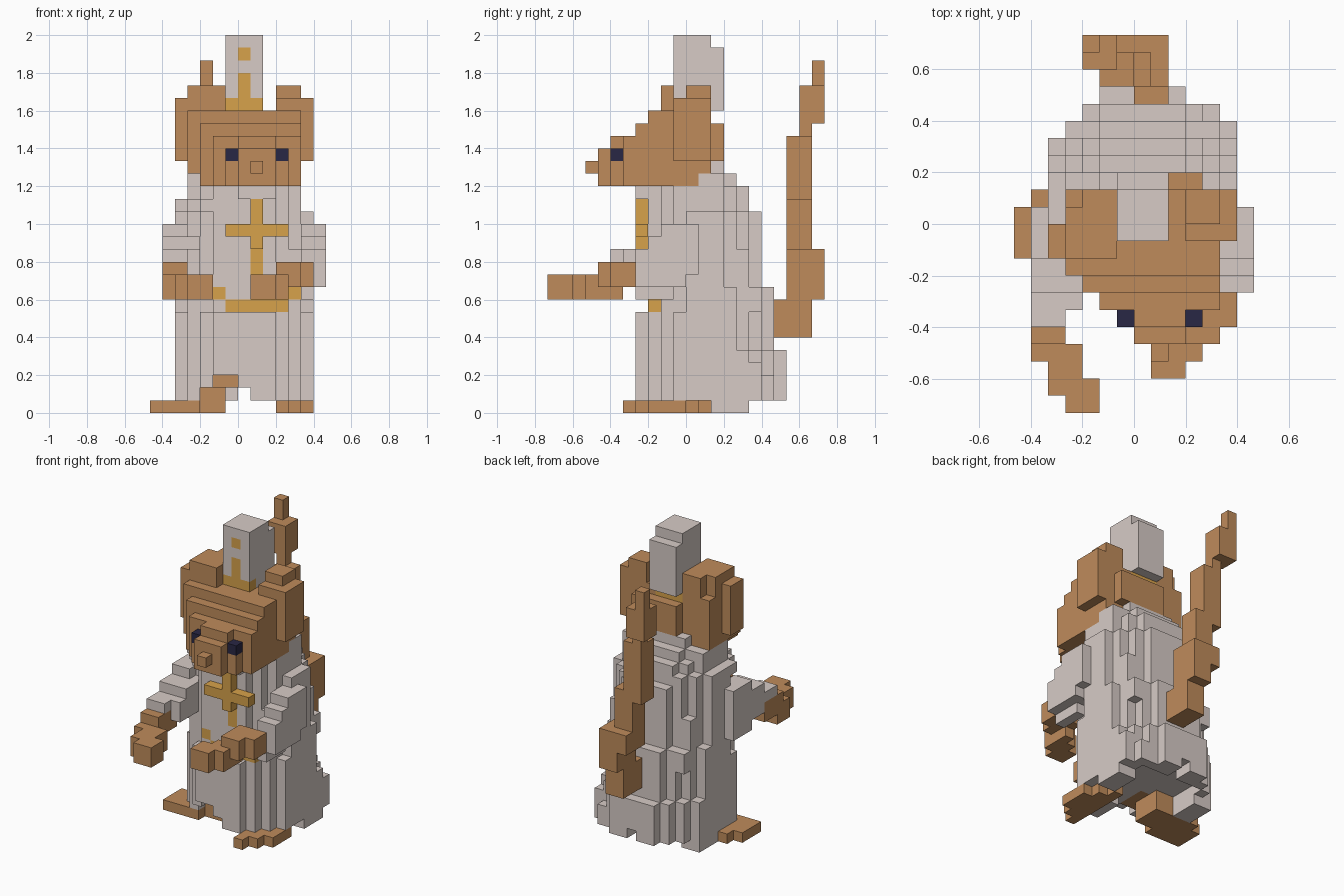
import bpy
import bmesh
from mathutils import Vector

cube = bpy.data.objects.get("Cube")
if cube:
    bpy.data.objects.remove(cube, do_unlink=True)

U = 2 / 30  # size of one block


def material(name, rgb):
    m = bpy.data.materials.new(name)
    m.diffuse_color = (*rgb, 1)
    m.use_nodes = True
    bsdf = next(n for n in m.node_tree.nodes if n.type == 'BSDF_PRINCIPLED')
    bsdf.inputs["Base Color"].default_value = (*rgb, 1)
    bsdf.inputs["Roughness"].default_value = 0.9
    return m


GREY = material("robe grey", (0.68, 0.60, 0.565))
BROWN = material("fur brown", (0.52, 0.26, 0.105))
GOLD = material("trim gold", (0.68, 0.36, 0.07))
NAVY = material("eye navy", (0.022, 0.020, 0.058))

cells = {}  # block position -> (part name, material); later parts replace earlier ones


def fill(part, mat, *boxes):
    """Fill boxes given as x0, x1, y0, y1, z0, z1 in blocks."""
    for x0, x1, y0, y1, z0, z1 in boxes:
        for x in range(x0, x1):
            for y in range(y0, y1):
                for z in range(z0, z1):
                    cells[x, y, z] = (part, mat)


def carve(x0, x1, y0, y1, z0, z1):
    for c in [c for c in cells if x0 <= c[0] < x1 and y0 <= c[1] < y1 and z0 <= c[2] < z1]:
        del cells[c]


def rounded_layer(part, mat, x0, x1, y0, y1, z0, z1, power):
    """Fill a slab whose plan is a rounded rectangle."""
    cx, cy, rx, ry = (x0 + x1) / 2, (y0 + y1) / 2, (x1 - x0) / 2, (y1 - y0) / 2
    for x in range(x0, x1):
        for y in range(y0, y1):
            if (abs(x + .5 - cx) / rx) ** power + (abs(y + .5 - cy) / ry) ** power <= 1:
                fill(part, mat, (x, x + 1, y, y + 1, z0, z1))


# Robe: stacked rounded slabs narrowing toward the neck
for layer in [(-5, 6, -4, 8, 1, 5, 2.1), (-5, 6, -4, 7, 5, 8, 2.1), (-5, 6, -3, 7, 8, 10, 2.1),
              (-5, 6, -3, 6, 10, 13, 2.1), (-5, 6, -3, 6, 13, 16, 1.9), (-5, 5, -3, 5, 16, 17, 2.1),
              (-4, 5, -3, 5, 17, 18, 2.2), (-4, 5, -2, 4, 18, 19, 2.2), (-3, 4, -2, 3, 19, 20, 2.2)]:
    rounded_layer("robe", GREY, *layer)
fill("robe", GREY, (4, 5, 6, 7, 1, 3), (5, 6, 4, 6, 1, 4),     # fuller left skirt
     (0, 3, -4, -3, 17, 18),                                   # collar
     (-5, -3, 2, 5, 0, 1), (4, 6, 2, 5, 0, 1))                 # hem tips
carve(-3, 1, -4, 1, 1, 2)                                      # front opening
carve(-2, 0, -4, 0, 2, 3)
carve(0, 1, -4, 9, 1, 2)
carve(-3, 4, -1, 6, 1, 2)                                      # hollow under the hem

# Feet and legs
fill("right_foot", BROWN, (-7, -5, -2, 1, 0, 1), (-6, -3, -2, 2, 0, 1), (-4, -1, -1, 2, 0, 1))
fill("right_leg", BROWN, (-3, -1, -1, 2, 1, 2), (-2, 0, -2, 1, 2, 3))
fill("left_foot", BROWN, (3, 4, -5, 2, 0, 1), (4, 5, -4, 1, 0, 1), (5, 6, -3, 0, 0, 1))
fill("left_leg", BROWN, (3, 5, -1, 2, 1, 2))

# Gold belt and cross on the chest
fill("belt", GOLD, (-1, 4, -3, -2, 8, 9), (4, 5, -2, -1, 9, 10), (-2, -1, -3, -2, 9, 10))
fill("chest_cross", GOLD, (1, 2, -4, -3, 13, 17), (-1, 4, -4, -3, 14, 15), (1, 2, -3, -2, 11, 13))

# Sleeves and hands: right arm reaches forward, left arm bends across the body
fill("right_sleeve", GREY, (-6, -4, -2, 1, 10, 15), (-6, -3, -4, -1, 11, 14),
     (-6, -3, -5, -3, 11, 13), (-6, -4, -6, -4, 11, 13))
fill("right_hand", BROWN, (-6, -4, -7, -4, 10, 12), (-6, -4, -8, -6, 9, 11),
     (-6, -3, -8, -7, 9, 11), (-5, -3, -10, -7, 9, 11), (-4, -2, -11, -9, 9, 11))
fill("left_sleeve", GREY, (5, 7, -2, 1, 11, 15), (5, 7, -3, 0, 10, 14), (5, 7, -4, -2, 10, 13),
     (5, 6, -4, -1, 9, 10))
fill("left_hand", BROWN, (3, 6, -6, -4, 10, 12), (3, 4, -7, -5, 9, 12), (4, 5, -7, -5, 10, 12),
     (2, 4, -8, -6, 9, 11), (1, 3, -9, -7, 9, 11))

# Head: skull, stepped brow, face and snout
fill("head", BROWN, (-3, 5, -4, 1, 18, 23), (-4, 5, -3, 2, 19, 23), (-1, 4, -2, 3, 20, 23),
     (-4, 5, -3, 2, 23, 24), (-2, 5, -5, -3, 18, 22), (-1, 4, -6, -4, 18, 21))
fill("snout", BROWN, (0, 3, -7, -5, 18, 21), (0, 3, -6, -4, 21, 22), (1, 2, -8, -7, 19, 20))
fill("right_ear", BROWN, (-5, -3, -2, 0, 20, 25), (-4, -1, -2, 1, 20, 26), (-3, -1, 0, 2, 20, 26))
fill("left_ear", BROWN, (2, 6, -1, 2, 20, 24), (3, 6, -1, 2, 24, 25),
     (3, 5, 0, 2, 25, 26), (2, 4, 1, 3, 20, 23))
for side, x in (("right", -1), ("left", 3)):
    fill(side + "_eye", NAVY, (x, x + 1, -6, -5, 20, 21))

# Tall hat with gold trim on the front
fill("hat", GREY, (-1, 2, -1, 2, 24, 30), (-1, 2, 2, 3, 24, 29))
fill("hat_trim", GOLD, (-1, 2, -1, 0, 24, 25), (0, 1, -1, 0, 25, 27),
     (0, 1, -1, 0, 28, 29), (-1, 2, 1, 2, 23, 24))

# Tail curling upward behind
fill("tail", BROWN, (0, 2, 6, 10, 6, 9), (0, 2, 8, 11, 9, 13), (-1, 1, 8, 11, 11, 13),
     (-1, 1, 8, 10, 13, 17), (-2, 0, 8, 10, 16, 22), (-2, -1, 9, 10, 22, 24),
     (-3, -1, 9, 11, 23, 26), (-3, -2, 10, 11, 26, 28))


# Skin every part with the block faces that are exposed
def block_face(bm, cell, axis, sign):
    centre = Vector(cell) + Vector((.5, .5, .5))
    n, a, b = Vector(), Vector(), Vector()
    n[axis], a[(axis + 1) % 3], b[(axis + 2) % 3] = sign * .5, .5, sign * .5
    corners = [centre + n + s * a + t * b for s, t in ((-1, -1), (1, -1), (1, 1), (-1, 1))]
    return bm.faces.new([bm.verts.new(p * U) for p in corners])


for part in dict.fromkeys(p for p, m in cells.values()):
    bm = bmesh.new()
    own = [(c, m) for c, (p, m) in cells.items() if p == part]
    for c, m in own:
        for axis in range(3):
            for sign in (-1, 1):
                neighbour = list(c)
                neighbour[axis] += sign
                if tuple(neighbour) not in cells:
                    block_face(bm, c, axis, sign)
    bmesh.ops.remove_doubles(bm, verts=bm.verts, dist=U * .01)
    mesh = bpy.data.meshes.new(part)
    bm.to_mesh(mesh)
    bm.free()
    mesh.materials.append(own[0][1])
    bpy.context.collection.objects.link(bpy.data.objects.new(part, mesh))
